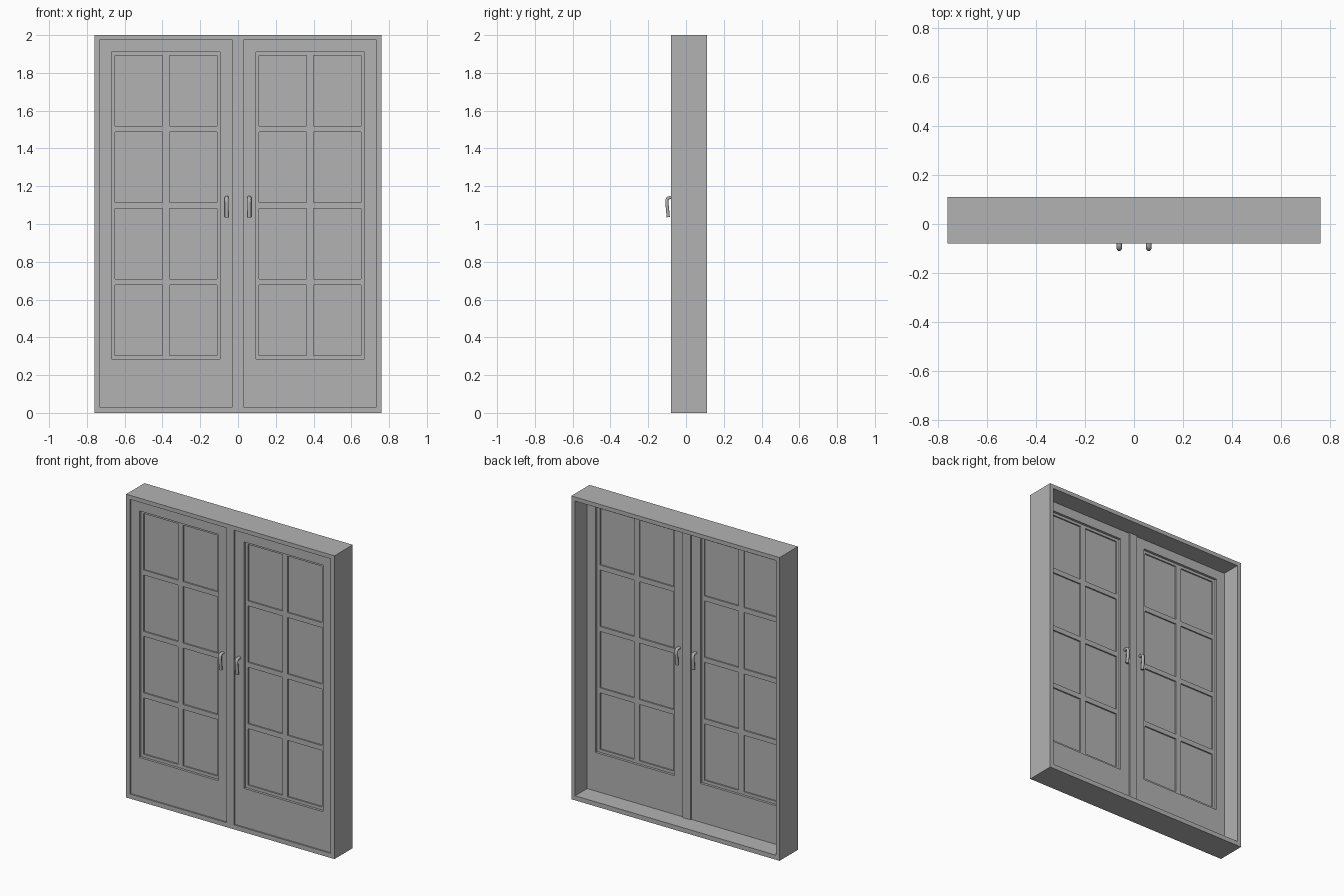
import bpy

cube = bpy.data.objects.get("Cube")
if cube:
    bpy.data.objects.remove(cube, do_unlink=True)

GREY = (0.45, 0.45, 0.45, 1)
grey = bpy.data.materials.new("plain grey")
grey.use_nodes = True
grey.diffuse_color = GREY
grey.node_tree.nodes["Principled BSDF"].inputs["Base Color"].default_value = GREY


def add_object(name, data):
    data.materials.append(grey)
    obj = bpy.data.objects.new(name, data)
    bpy.context.collection.objects.link(obj)
    return obj


def lattice(name, xs, zs, y_mid, depth):
    """Upright slab cut by grid lines; every odd column and row is an opening."""
    xs = sorted(xs)
    verts = [(x, y_mid, z) for z in zs for x in xs]
    n = len(xs)
    faces = [(j * n + i, j * n + i + 1, (j + 1) * n + i + 1, (j + 1) * n + i)
             for j in range(len(zs) - 1) for i in range(n - 1)
             if not (i % 2 and j % 2)]
    mesh = bpy.data.meshes.new(name)
    mesh.from_pydata(verts, [], faces)
    obj = add_object(name, mesh)
    solid = obj.modifiers.new("depth", "SOLIDIFY")
    solid.thickness = depth
    solid.offset = 0
    return obj


def lever(name, x, y_mid, out):
    """Round rod leaving the door face and bending down."""
    curve = bpy.data.curves.new(name, "CURVE")
    curve.dimensions = "3D"
    curve.bevel_depth = 0.009
    curve.bevel_resolution = 3
    curve.use_fill_caps = True
    path = [(0.02, 1.138), (0.044, 1.14), (0.053, 1.136), (0.058, 1.127),
            (0.058, 1.11), (0.054, 1.07), (0.051, 1.036)]
    spline = curve.splines.new("POLY")
    spline.points.add(len(path) - 1)
    for point, (reach, z) in zip(spline.points, path):
        point.co = (0, out * reach, z, 1)
    spline.use_smooth = True
    obj = add_object(name, curve)
    obj.location = (x, y_mid, 0)
    obj.scale.x = 1.2


# Outer frame and centre post
lattice("outer_frame", [-0.76, -0.732, 0.732, 0.76], [0, 0.03, 1.973, 2], 0.015, 0.19)
lattice("centre_post", [-0.028, 0.028], [0.03, 1.973], -0.043, 0.074)

# Pane rows, evenly stacked
DOOR_Y = -0.043
bars_z = [0.285]
for row in range(4):
    bottom = 0.305 + row * 0.405
    bars_z += [bottom, bottom + 0.372]
bars_z.append(1.91)

# Two mirrored doors
for side, s in (("left", 1), ("right", -1)):
    lattice(side + "_door", [s * x for x in (0.028, 0.094, 0.67, 0.732)],
            [0.03, 0.285, 1.91, 1.973], DOOR_Y, 0.056)
    lattice(side + "_glazing_bars", [s * x for x in (0.094, 0.112, 0.362, 0.4, 0.65, 0.67)],
            bars_z, DOOR_Y, 0.024)
    lattice(side + "_panes", [s * 0.094, s * 0.67], [0.285, 1.91], DOOR_Y, 0.006)
    lever(side + "_front_handle", s * 0.06, DOOR_Y, -1)
    lever(side + "_back_handle", s * 0.06, DOOR_Y, 1)
